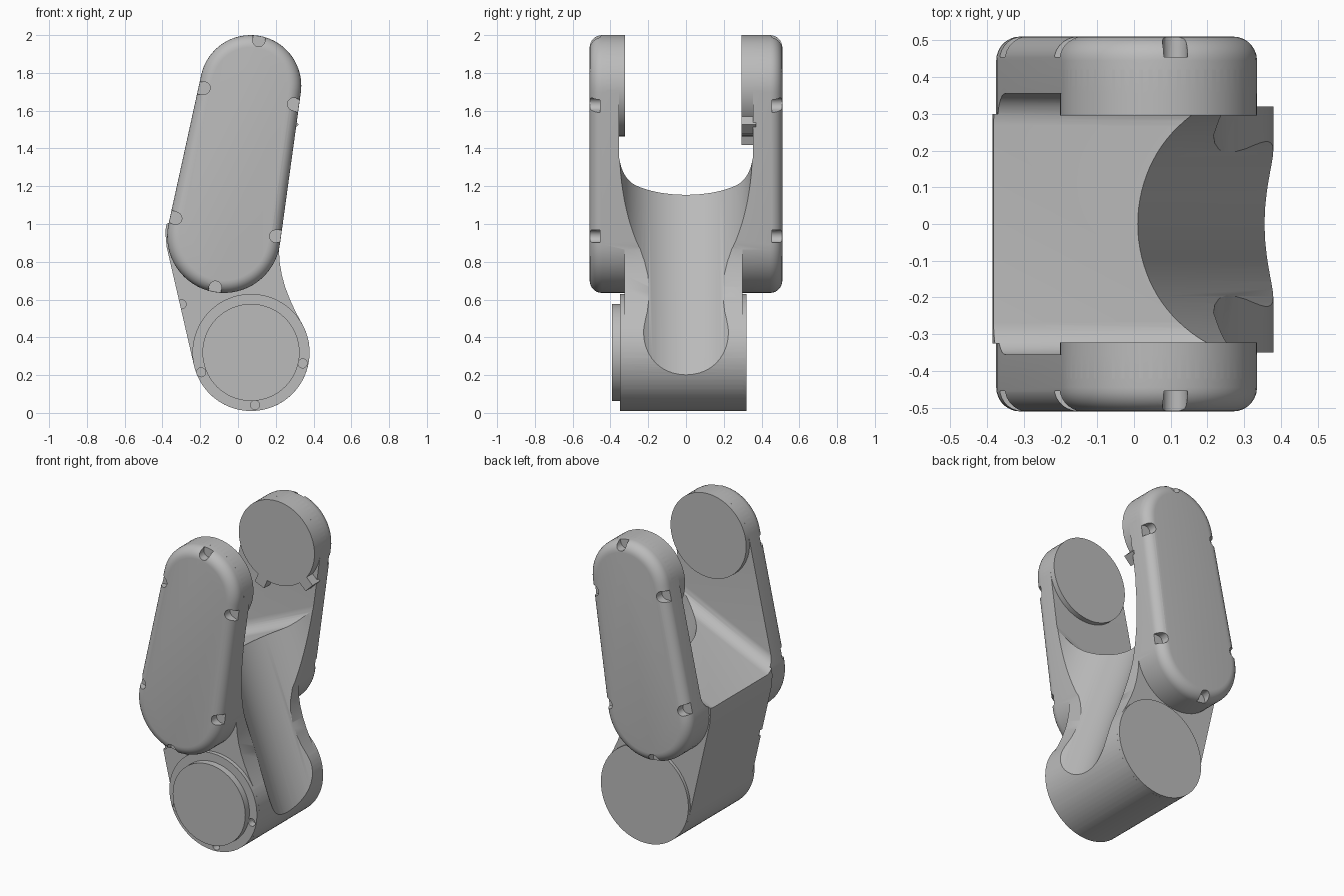
import bpy, bmesh, math
from math import pi, cos, sin
from mathutils import Vector, Matrix

cube = bpy.data.objects.get("Cube")
if cube:
    bpy.data.objects.remove(cube, do_unlink=True)

grey = bpy.data.materials.new("cast_grey")
grey.use_nodes = True
grey.diffuse_color = (0.5, 0.5, 0.5, 1)
grey.node_tree.nodes["Principled BSDF"].inputs["Base Color"].default_value = (0.5, 0.5, 0.5, 1)


def circle(c, r, n=64):
    return [(c[0] + r * cos(2 * pi * i / n), c[1] + r * sin(2 * pi * i / n)) for i in range(n)]


def arc(c, r, a0, a1, n):
    return [(c[0] + r * cos(a0 + (a1 - a0) * i / n), c[1] + r * sin(a0 + (a1 - a0) * i / n))
            for i in range(n + 1)]


def capsule(c1, r1, c2, r2, n=32):
    """Outline around two circles joined by their outer tangents."""
    dx, dz = c2[0] - c1[0], c2[1] - c1[1]
    a, t = math.atan2(dz, dx), math.acos((r1 - r2) / math.hypot(dx, dz))
    return arc(c2, r2, a - t, a + t, n) + arc(c1, r1, a + t, a - t + 2 * pi, n)


def prism(name, outline, y0, y1, round_ends=0):
    """Extrude an (x, z) outline along y, optionally rounding both end rims."""
    bm = bmesh.new()
    face = bm.faces.new([bm.verts.new((x, y0, z)) for x, z in outline])
    new = bmesh.ops.extrude_face_region(bm, geom=[face])["geom"]
    bmesh.ops.translate(bm, vec=(0, y1 - y0, 0), verts=[v for v in new if isinstance(v, bmesh.types.BMVert)])
    bmesh.ops.recalc_face_normals(bm, faces=bm.faces)
    if round_ends:
        rims = [e for e in bm.edges if abs(e.verts[0].co.y - e.verts[1].co.y) < 1e-5]
        bmesh.ops.bevel(bm, geom=rims, offset=round_ends, segments=7, profile=0.5, affect='EDGES')
    return add(name, bm)


def add(name, bm):
    mesh = bpy.data.meshes.new(name)
    bm.to_mesh(mesh)
    bm.free()
    mesh.materials.append(grey)
    ob = bpy.data.objects.new(name, mesh)
    bpy.context.collection.objects.link(ob)
    return ob


def combine(target, tool, op):
    mod = target.modifiers.new(op, 'BOOLEAN')
    mod.operation, mod.object, mod.solver = op, tool, 'EXACT'
    bpy.context.view_layer.objects.active = target
    bpy.ops.object.modifier_apply(modifier=mod.name)
    bpy.data.objects.remove(tool, do_unlink=True)


def smooth(ob):
    bpy.ops.object.select_all(action='DESELECT')
    ob.select_set(True)
    bpy.context.view_layer.objects.active = ob
    bpy.ops.object.shade_smooth_by_angle(angle=math.radians(32))


TOP, LOW, BASE = (0.067, 1.732), (-0.075, 0.935), (0.069, 0.32)
TOP_R, LOW_R, BASE_R = 0.268, 0.3, 0.31

# Fork: both side arms as one rounded slab, later split by a channel
fork = prism("fork_body", capsule(LOW, LOW_R, TOP, TOP_R), -0.51, 0.51, 0.065)

# Neck between the fork and the base joint
neck_outline = arc(BASE, BASE_R, math.radians(195), math.radians(388), 40) + [
    (0.305, 0.535), (0.275, 0.6), (0.25, 0.665), (0.232, 0.73), (0.22, 0.8), (0.216, 0.88),
    (0.24, 1.08), (0.2, 1.4), (-0.37, 1.05), (-0.385, 0.96), (-0.378, 0.88)]
combine(fork, prism("neck", neck_outline, -0.325, 0.3), 'UNION')
combine(fork, prism("base_joint", circle(BASE, BASE_R), -0.35, 0.32), 'UNION')

# Channel between the arms, with a sloping floor and filleted corners
half, fillet, slope = 0.355, 0.085, 0.45
section = arc((-half + fillet, fillet), fillet, pi, 1.5 * pi, 8) + \
    arc((half - fillet, fillet), fillet, 1.5 * pi, 2 * pi, 8) + [(half, 2), (-half, 2)]
bm = bmesh.new()
ends = [[bm.verts.new((x, y, 1.15 + slope * x + h)) for y, h in section] for x in (-1, 1)]
for ring in ends:
    bm.faces.new(ring)
for i in range(len(section)):
    j = (i + 1) % len(section)
    bm.faces.new((ends[0][i], ends[0][j], ends[1][j], ends[1][i]))
bmesh.ops.recalc_face_normals(bm, faces=bm.faces)
combine(fork, add("channel_cutter", bm), 'DIFFERENCE')

# Scoop: a leaning cylinder hollows the neck on the +x side
low, high = Vector((0.356, 0, 0.2)), Vector((0.01, 0, 1.155))
axis = (high - low).normalized()
side = Vector((axis.z, 0, -axis.x))
r = 0.352
bm = bmesh.new()
turn = axis.to_track_quat('Z', 'Y').to_matrix().to_4x4()
bmesh.ops.create_cone(bm, cap_ends=True, segments=96, radius1=r, radius2=r, depth=2.2,
                      matrix=Matrix.Translation((low + high) / 2 + side * r) @ turn)
combine(fork, add("scoop_cutter", bm), 'DIFFERENCE')

# Screw notches around both cover rims
for x, z in [(0.11, 1.972), (-0.18, 1.72), (0.295, 1.635), (-0.33, 1.03), (0.2, 0.935), (-0.12, 0.665)]:
    centre = TOP if z > 1.4 else LOW
    out = (Vector((x, z)) - Vector(centre)).normalized() * 0.08
    for s in (-1, 1):
        y0, y1 = sorted((s * 0.455, s * 0.55))
        notch = capsule((x, z), 0.033, (x + out.x, z + out.y), 0.033, 10)
        combine(fork, prism("notch_cutter", notch, y0, y1), 'DIFFERENCE')

# Small screw pockets on the front of the base joint and neck
for x, z in [(0.342, 0.262), (-0.195, 0.215), (0.09, 0.042), (-0.298, 0.575)]:
    combine(fork, prism("pocket_cutter", circle((x, z), 0.024, 20), -0.37, -0.305), 'DIFFERENCE')
smooth(fork)

# Base joint cap
smooth(prism("base_cap", circle(BASE, 0.257), -0.392, -0.34))

# Bearing discs on the inside of each arm
smooth(prism("front_bearing_disc", circle(TOP, TOP_R), -0.42, -0.322))
smooth(prism("back_bearing_disc", circle(TOP, TOP_R), 0.295, 0.42))

# Stop tabs under the back bearing disc
for i, deg in enumerate((-112, -45)):
    u = Vector((cos(math.radians(deg)), sin(math.radians(deg))))
    w = Vector((-u.y, u.x)) * 0.035
    c = Vector(TOP)
    corners = [c + u * 0.22 - w, c + u * 0.325 - w, c + u * 0.325 + w, c + u * 0.22 + w]
    prism(f"stop_tab_{i + 1}", [tuple(p) for p in corners], 0.295, 0.37)
